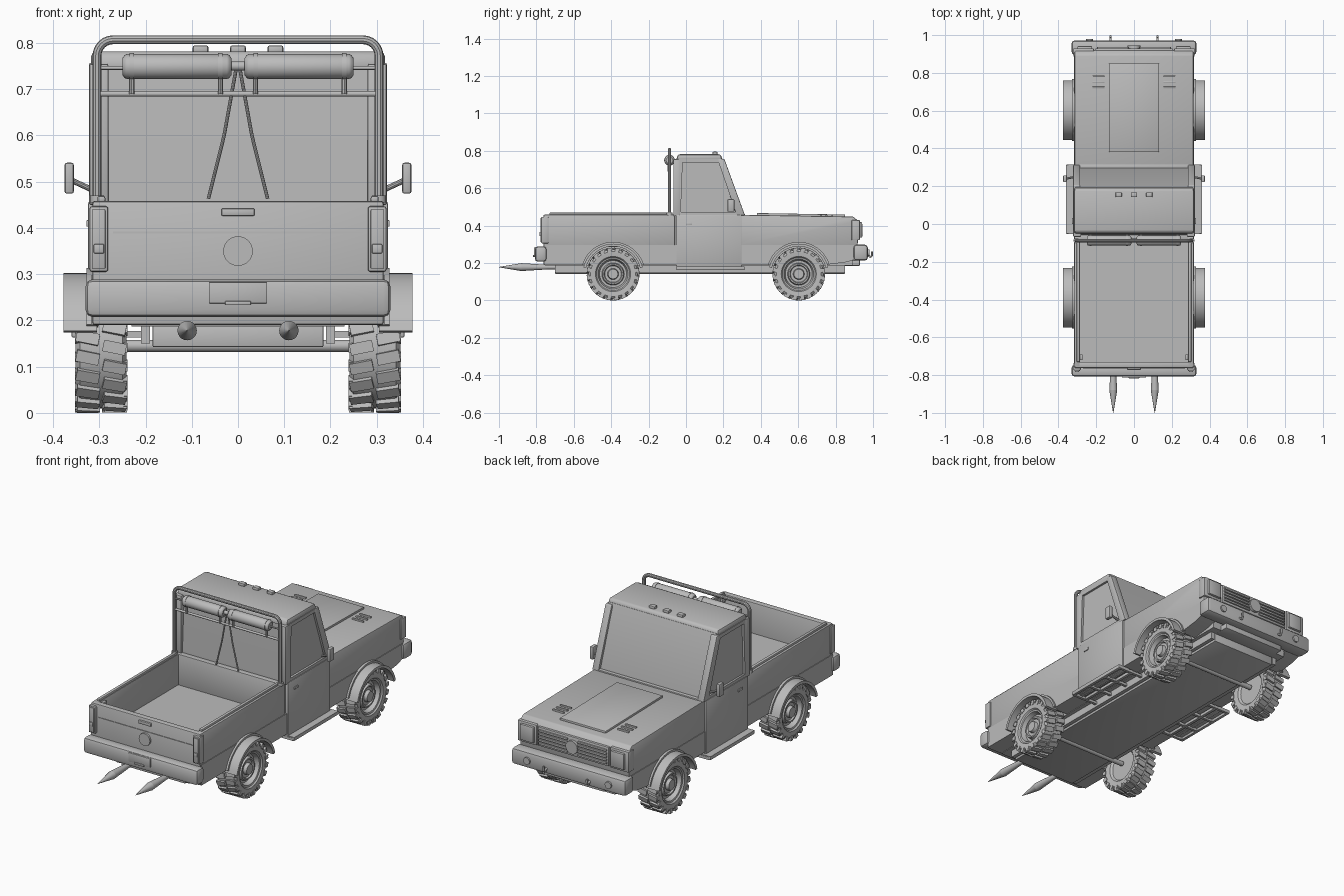
import bpy, bmesh, math
from mathutils import Vector, Matrix

if "Cube" in bpy.data.objects:
    bpy.data.objects.remove(bpy.data.objects["Cube"])

grey = bpy.data.materials.new("plain_grey")
grey.diffuse_color = (0.5, 0.5, 0.5, 1)
grey.use_nodes = True
grey.node_tree.nodes["Principled BSDF"].inputs["Base Color"].default_value = grey.diffuse_color


def finish(name, bm, mirror=False, bevel=0, seg=2):
    if bevel:
        bmesh.ops.bevel(bm, geom=bm.edges[:], offset=bevel, segments=seg,
                        profile=0.5, affect='EDGES', clamp_overlap=True)
    bmesh.ops.recalc_face_normals(bm, faces=bm.faces[:])
    me = bpy.data.meshes.new(name)
    bm.to_mesh(me)
    bm.free()
    return link(name, me, mirror)


def link(name, me, mirror=False):
    for p in me.polygons:
        p.use_smooth = True
    me.set_sharp_from_angle(angle=math.radians(35))
    me.materials.clear()
    me.materials.append(grey)
    ob = bpy.data.objects.new(name, me)
    bpy.context.scene.collection.objects.link(ob)
    if mirror:
        ob.modifiers.new("mirror", 'MIRROR')
    return ob


def prism(name, pts, x0, x1, bevel=0, mirror=False):
    """Side outline (y, z) extruded from x0 to x1."""
    bm = bmesh.new()
    a = [bm.verts.new((x0, y, z)) for y, z in pts]
    b = [bm.verts.new((x1, y, z)) for y, z in pts]
    bm.faces.new(a)
    bm.faces.new(b[::-1])
    for i in range(len(pts)):
        j = (i + 1) % len(pts)
        bm.faces.new((a[i], b[i], b[j], a[j]))
    return finish(name, bm, mirror, bevel)


def box(name, x, y, z, bevel=0, mirror=False):
    return prism(name, [(y[0], z[0]), (y[1], z[0]), (y[1], z[1]), (y[0], z[1])],
                 x[0], x[1], bevel, mirror)


def rod(name, p, q, r, r2=None, mirror=False, n=20, bevel=0):
    p, q = Vector(p), Vector(q)
    d = q - p
    bm = bmesh.new()
    m = Matrix.Translation((p + q) / 2) @ d.to_track_quat('Z', 'Y').to_matrix().to_4x4()
    bmesh.ops.create_cone(bm, cap_ends=True, segments=n, radius1=r,
                          radius2=r if r2 is None else r2, depth=d.length, matrix=m)
    return finish(name, bm, mirror, 0)


def tube(name, pts, r, mirror=False):
    cu = bpy.data.curves.new(name, 'CURVE')
    cu.dimensions = '3D'
    cu.bevel_depth, cu.bevel_resolution, cu.use_fill_caps = r, 3, True
    sp = cu.splines.new('POLY')
    sp.points.add(len(pts) - 1)
    for s, p in zip(sp.points, pts):
        s.co = (*p, 1)
    tmp = bpy.data.objects.new(name + "_path", cu)
    me = bpy.data.meshes.new_from_object(tmp)
    bpy.data.objects.remove(tmp)
    return link(name, me, mirror)


def lathe(bm, prof, c, n=40):
    """Rings of (axial, radius) around an x axis through c."""
    rings = [[bm.verts.new((c[0] + x, c[1] + r * math.cos(2 * math.pi * i / n),
                            c[2] + r * math.sin(2 * math.pi * i / n))) for i in range(n)]
             for x, r in prof]
    for a, b in zip(rings, rings[1:]):
        for i in range(n):
            bm.faces.new((a[i], a[(i + 1) % n], b[(i + 1) % n], b[i]))
    bm.faces.new(rings[0])
    bm.faces.new(rings[-1])


def arc(cy, cz, r, a0, a1, n=20):
    return [(cy + r * math.cos(math.radians(a0 + (a1 - a0) * i / n)),
             cz + r * math.sin(math.radians(a0 + (a1 - a0) * i / n))) for i in range(n + 1)]


AXLES = {"rear": -0.39, "front": 0.603}
WZ = 0.141

# wheels, flares and axles
for tag, wy in AXLES.items():
    bm = bmesh.new()
    lathe(bm, [(-.04, .08), (-.05, .09), (-.055, .12), (-.046, .132), (.046, .132), (.055, .12),
               (.053, .094), (.046, .088), (.044, .08), (.02, .072), (.02, .06), (.036, .055),
               (.036, .048), (.028, .044), (.028, .03), (.045, .026), (.045, .01)], (.296, wy, WZ))
    for row in (-1, 1):
        for k in range(20):
            ang = 2 * math.pi * (k + (row > 0) * .5) / 20
            m = (Matrix.Translation((.296, wy, WZ)) @ Matrix.Rotation(ang, 4, 'X')
                 @ Matrix.Translation((row * .029, 0, .134))
                 @ Matrix.Rotation(.2, 4, 'Z') @ Matrix.Diagonal((.05, .025, .013, 1)))
            bmesh.ops.create_cube(bm, size=1, matrix=m)
            m = (Matrix.Translation((.296, wy, WZ)) @ Matrix.Rotation(ang, 4, 'X')
                 @ Matrix.Translation((row * .052, 0, .125)) @ Matrix.Diagonal((.01, .02, .022, 1)))
            bmesh.ops.create_cube(bm, size=1, matrix=m)
    finish(tag + "_wheels", bm, True)
    prism(tag + "_fender_flare", arc(wy, WZ, .162, 13, 167) + arc(wy, WZ, .148, 167, 13),
          .305, .377, 0, True)
    prism(tag + "_arch_lip", arc(wy, WZ, .172, 17, 163) + arc(wy, WZ, .15, 163, 17),
          .305, .328, 0, True)
    rod(tag + "_axle", (-.25, wy, .145), (.25, wy, .145), .013)

# lower side panels with wheel arches, and core
edge = [(-.755, .19)]
for wy in AXLES.values():
    edge += arc(wy, WZ, .15, 161, 19)
edge += [(.86, .205), (.905, .22), (.905, .297), (-.755, .297)]
prism("lower_side", edge, .225, .318, 0, True)
box("floor_core", (-.23, .23), (-.755, .89), (.187, .297))
box("chassis", (-.185, .185), (-.70, .85), (.142, .19), .004)
box("chassis_rail", (.19, .21), (-.70, .85), (.15, .19), 0, True)

# cargo bed
box("bed_floor", (-.30, .30), (-.75, -.05), (.285, .298))
box("bed_side", (.285, .315), (-.755, -.06), (.292, .458), .004, True)
box("bed_front_wall", (-.30, .30), (-.085, -.055), (.29, .458), .003)
box("tailgate", (-.315, .315), (-.762, -.73), (.19, .458), .006)
box("tailgate_seam", (-.27, .27), (-.765, -.755), (.388, .392))
box("bed_rail", (.287, .304), (-.73, -.09), (.455, .469), .004, True)
box("bed_tie", (.272, .288), (-.72, -.69), (.43, .45), .003, True)
box("tailgate_handle", (-.036, .036), (-.772, -.755), (.426, .442), .003)
rod("tailgate_emblem", (0, -.772, .35), (0, -.75, .35), .032, n=32)
box("taillight", (.281, .321), (-.774, -.735), (.305, .447), .005, True)
box("taillight_lens", (.287, .315), (-.779, -.77), (.312, .44), .002, True)
box("taillight_insert", (.29, .312), (-.784, -.775), (.345, .365), .002, True)

# cab
cab = [(-.058, .19), (.30, .19), (.30, .455), (.192, .765), (-.043, .765), (-.058, .455)]
prism("cab_shell", cab, -.31, .31)
prism("roof", [(-.055, .745), (.197, .745), (.185, .782), (-.043, .782)], -.318, .318, .012)
box("door", (.30, .324), (-.052, .297), (.172, .457), .004, True)
frame = [(-.052, .457), (.297, .457), (.19, .757), (-.04, .757)]
inner = [(-.028, .472), (.266, .472), (.174, .738), (-.018, .738)]
for i, part in enumerate(("sill", "front", "top", "rear")):
    j = (i + 1) % 4
    prism("window_frame_" + part, [frame[i], frame[j], inner[j], inner[i]], .30, .321, 0, True)
prism("front_pillar", [(.27, .455), (.315, .455), (.205, .757), (.17, .757)], .285, .322, .004, True)
box("rear_pillar", (.28, .322), (-.068, -.03), (.45, .755), .005, True)
box("door_handle", (.32, .328), (0, .033), (.403, .417), .002, True)
box("windshield_cowl", (-.29, .29), (.29, .315), (.45, .464), .003)
for i in (-1, 0, 1):
    box("roof_light", (i * .081 - .017, i * .081 + .017), (.142, .168), (.775, .795), .005)
box("mirror", (.355, .375), (.222, .258), (.474, .541), .005, True)
rod("mirror_arm", (.31, .25, .48), (.36, .24, .503), .006, mirror=True, n=10)

# running boards
box("step_plate", (.29, .36), (-.05, .312), (.176, .182), 0, True)
for x in (.275, .352):
    box("step_rail", (x - .008, x + .008), (-.052, .314), (.163, .18), .003, True)
for y in (-.045, .07, .19, .307):
    box("step_bracket", (.20, .352), (y - .007, y + .007), (.163, .177), 0, True)

# bonnet and nose
prism("bonnet", [(.28, .29), (.918, .29), (.92, .425), (.895, .448), (.28, .458)],
      -.315, .315, .006)
prism("bonnet_panel", [(.38, .45), (.85, .444), (.85, .459), (.38, .467)], -.132, .132, .003)
for y in (.722, .752, .782):
    box("bonnet_vent", (.155, .22), (y - .005, y + .005), (.445, .458), .002, True)
box("grille_frame", (-.205, .205), (.91, .93), (.325, .425), .004)
for i in range(5):
    z = .342 + i * .0165
    box("grille_slat", (.03, .195), (.92, .938), (z - .005, z + .005), .002, True)
rod("grille_emblem", (0, .92, .375), (0, .944, .375), .034, n=32)
box("headlight_housing", (.212, .321), (.885, .93), (.322, .43), .005, True)
box("headlight", (.222, .30), (.92, .942), (.335, .418), .005, True)

# bumpers
box("front_bumper", (-.33, .33), (.895, .972), (.213, .298), .016)
box("rear_bumper", (-.33, .33), (-.808, -.745), (.207, .289), .016)
box("number_plate", (-.063, .063), (-.813, -.80), (.237, .283), .002)
box("plate_lamp", (-.028, .028), (-.818, -.80), (.233, .242), .002)
box("skid_plate", (-.18, .18), (.84, .93), (.185, .215), .005)
rod("fog_light", (.235, .96, .255), (.235, .98, .255), .018, mirror=True)
tube("tow_hook", [(.125, .96, .25), (.125, .985, .232), (.125, .994, .24), (.125, .994, .262)],
     .006, True)

# spear-shaped exhaust tips
rod("exhaust_pipe", (.11, -.60, .178), (.11, -.74, .178), .012, mirror=True)
rod("exhaust_flare", (.11, -.72, .178), (.11, -.88, .178), .011, .021, True)
rod("exhaust_tip", (.11, -.88, .178), (.11, -1.0, .178), .021, .001, True)

# roll bar with lamp tubes and struts
RY = -.088
bend = [(.27 + .035 * math.cos(math.radians(a)), RY, .772 + .035 * math.sin(math.radians(a)))
        for a in range(0, 91, 15)]
tube("roll_bar", [(.305, RY, .458)] + bend + [(-x, y, z) for x, y, z in bend[::-1]]
     + [(-.305, RY, .458)], .0095)
rod("roll_bar_foot", (.305, RY, .455), (.305, RY, .47), .015, mirror=True)
rod("lower_crossbar", (-.30, RY, .69), (.30, RY, .69), .006)
rod("upper_crossbar", (-.30, RY, .746), (.30, RY, .746), .004)
bm = bmesh.new()
lathe(bm, [(-.118, .018), (-.113, .025), (-.108, .027), (.108, .027), (.113, .025), (.118, .018)],
      (.132, RY, .749), 24)
finish("lamp_tube", bm, True)
for x in (.038, .23):
    rod("lamp_strap", (x - .005, RY, .749), (x + .005, RY, .749), .029, mirror=True)
    rod("lamp_bracket", (x, RY - .005, .69), (x, RY - .005, .735), .006, mirror=True, n=10)
rod("strut_joint", (-.015, RY, .75), (.015, RY, .75), .010)
tube("rear_strut", [(.003, RY, .75), (.03, RY, .60), (.064, RY, .463)], .004, True)
